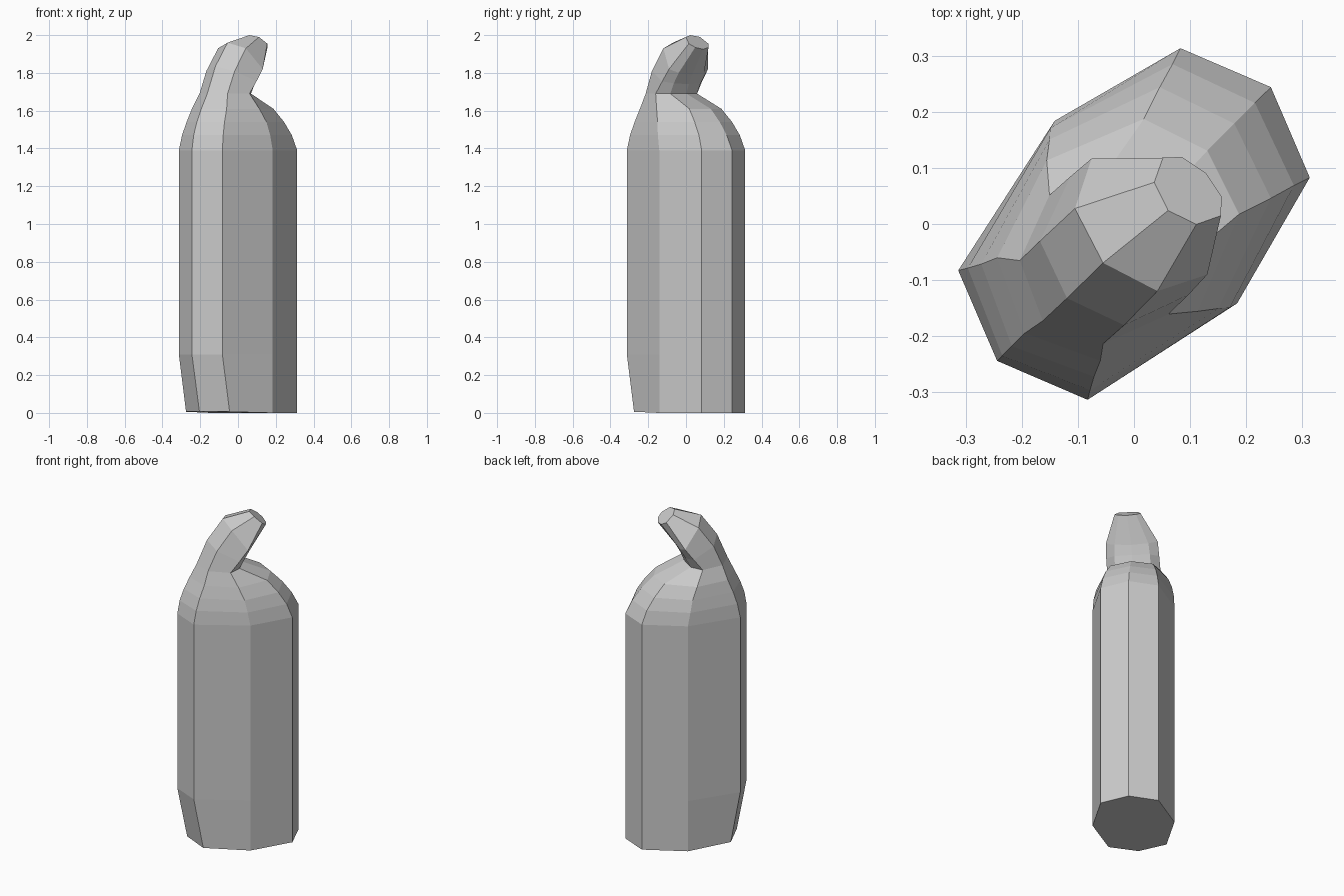
import bpy
import bmesh
from math import sqrt

# Each ring is half an octagon in a diagonal frame (u runs from -x-y to +x+y):
# five (u, v) points from the low side to the far side, mirrored across v.
HALF_V = (0, .163, .23, .163, 0)


def level(z, us, vs):
    return 0, [(u, v, z) for u, v in zip(us, vs)]


rings = [
    # foot with a sloped heel, then the straight body
    (0, [(-.289, 0, .008), (-.226, .163, .006), (.03, .23, 0), (.28, .163, 0), (.345, 0, 0)]),
    level(.31, (-.345, -.28, .03, .28, .345), HALF_V),
    level(1.39, (-.345, -.28, .03, .28, .345), HALF_V),
    # rounded shoulder leaning to the low side
    level(1.47, (-.332, -.265, .015, .25, .305), (0, .154, .226, .153, 0)),
    level(1.54, (-.308, -.243, 0, .205, .253), (0, .142, .213, .14, 0)),
    level(1.61, (-.275, -.215, -.03, .145, .185), (0, .13, .19, .12, 0)),
    # neck and bent spout (second item pairs with a sideways drift)
    (-.007, [(-.237, 0, 1.69), (-.19, .105, 1.69), (-.07, .15, 1.69), (-.01, .1, 1.69), (.01, 0, 1.69)]),
    (-.009, [(-.178, 0, 1.835), (-.14, .106, 1.81), (-.02, .149, 1.755), (.018, .1, 1.745), (.03, 0, 1.74)]),
    (-.01, [(-.088, 0, 1.96), (-.055, .104, 1.93), (.029, .146, 1.82), (.05, .095, 1.80), (.057, 0, 1.79)]),
    (-.026, [(.06, 0, 2.0), (.078, .053, 1.99), (.12, .073, 1.955), (.145, .05, 1.935), (.155, 0, 1.925)]),
]

bm = bmesh.new()
loops = []
for drift, half in rings:
    full = [(u, -v, z) for u, v, z in half] + half[3:0:-1]
    loop = []
    for u, v, z in full:
        v += drift
        loop.append(bm.verts.new(((u - v) / sqrt(2), (u + v) / sqrt(2), z)))
    loops.append(loop)

# skin the rings and close both ends
for a, b in zip(loops, loops[1:]):
    for i in range(8):
        j = (i + 1) % 8
        bm.faces.new((a[i], a[j], b[j], b[i]))
bm.faces.new(loops[0][::-1])
bm.faces.new(loops[-1])
bmesh.ops.recalc_face_normals(bm, faces=bm.faces)

mesh = bpy.data.meshes.new("bottle_body")
bm.to_mesh(mesh)
bm.free()
bpy.context.collection.objects.link(bpy.data.objects.new("bottle_body", mesh))
